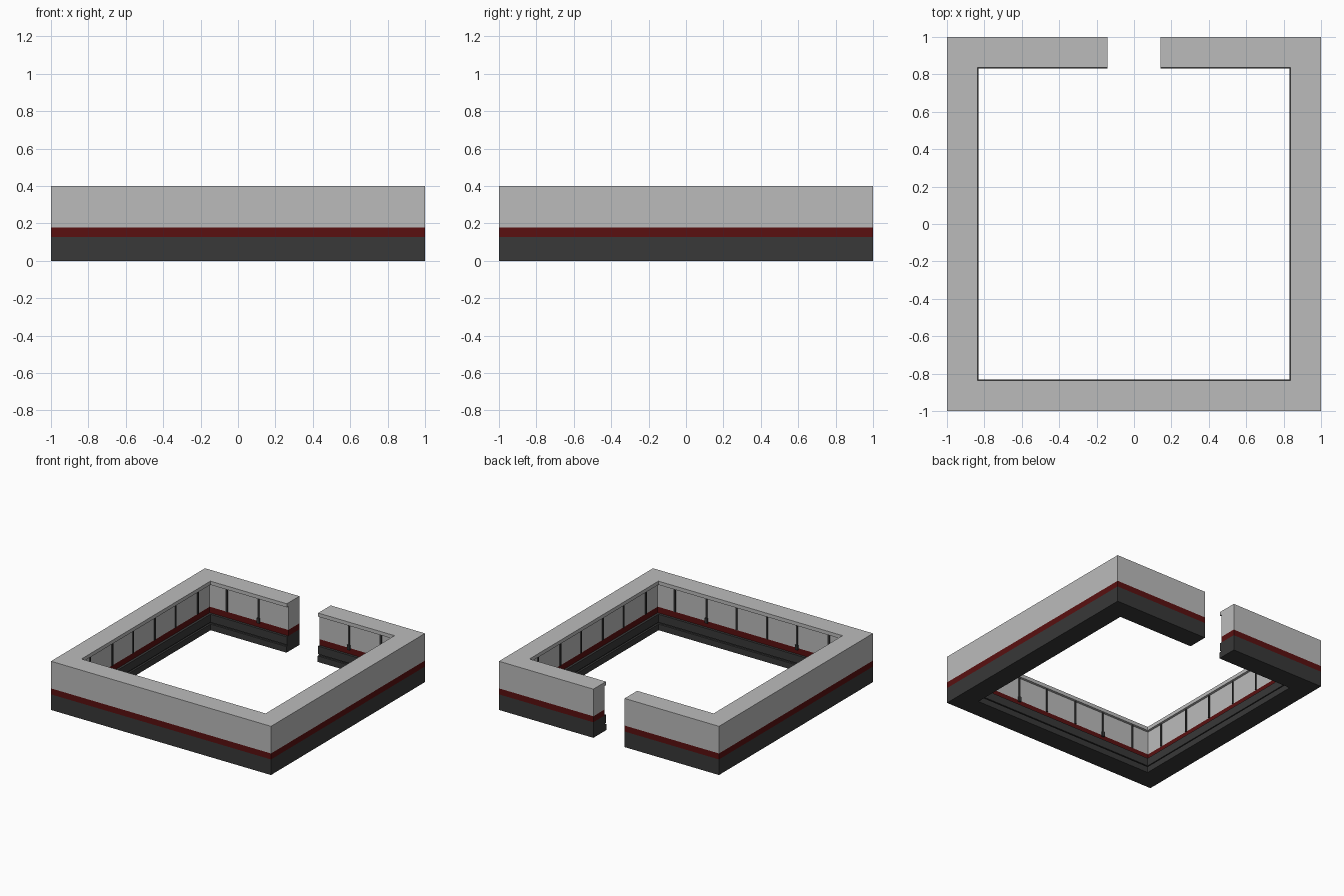
import bpy, bmesh

if "Cube" in bpy.data.objects:
    bpy.data.objects.remove(bpy.data.objects["Cube"])


def material(name, rgb):
    m = bpy.data.materials.new(name)
    m.diffuse_color = (*rgb, 1)
    m.use_nodes = True
    m.node_tree.nodes["Principled BSDF"].inputs["Base Color"].default_value = m.diffuse_color
    return m


grey = material("light_grey", (0.5, 0.5, 0.5))
red = material("dark_red", (0.1, 0.005, 0.005))
dark = material("charcoal", (0.04, 0.04, 0.04))

GAP = 0.142      # half width of the doorway in the back wall
RECESS = 0.143   # depth of the panelled inner face
LIP = 0.163      # depth of the top rim

# Inner profile from the floor up: (depth from outer face, height)
inner = [(0.168, 0), (0.168, 0.05), (0.152, 0.05), (0.152, 0.062),
         (0.163, 0.062), (0.163, 0.128), (RECESS, 0.128),
         (RECESS, 0.177), (RECESS, 0.37), (LIP, 0.37), (LIP, 0.4)]


def finish(name, bm, mats):
    bmesh.ops.recalc_face_normals(bm, faces=bm.faces)
    me = bpy.data.meshes.new(name)
    bm.to_mesh(me)
    bm.free()
    for m in mats:
        me.materials.append(m)
    ob = bpy.data.objects.new(name, me)
    bpy.context.collection.objects.link(ob)
    return ob


# Walls: profile swept around a square with a doorway at the back
bm = bmesh.new()


def ring(d, z):
    r = 1 - d
    return [bm.verts.new((x, y, z)) for x, y in
            [(GAP, r), (r, r), (r, -r), (-r, -r), (-r, r), (-GAP, r)]]


ins = [ring(d, z) for d, z in inner]
heights = [0, 0.05, 0.062, 0.128, 0.177, 0.37, 0.4]
outs = {z: ring(0, z) for z in heights}


def strip(a, b):
    for i in range(5):
        bm.faces.new((a[i], a[i + 1], b[i + 1], b[i]))


for a, b in zip(heights, heights[1:]):
    strip(outs[a], outs[b])
for a, b in zip(ins, ins[1:]):
    strip(a, b)
strip(outs[0], ins[0])
strip(outs[0.4], ins[-1])
for k in range(len(inner) - 1):          # doorway end faces
    z0, z1 = inner[k][1], inner[k + 1][1]
    if z1 > z0:
        for e in (0, 5):
            bm.faces.new((outs[z0][e], outs[z1][e], ins[k + 1][e], ins[k][e]))
bmesh.ops.recalc_face_normals(bm, faces=bm.faces)
for f in bm.faces:                       # colour bands by height
    z = f.calc_center_median().z
    f.material_index = 0 if z > 0.178 else 1 if z > 0.129 else 2
finish("walls", bm, [grey, red, dark])


# Dark ribs between the inner panels
def box(bm, c, s):
    vs = bmesh.ops.create_cube(bm, size=1)["verts"]
    for v in vs:
        v.co = [c[i] + v.co[i] * s[i] for i in range(3)]


bm = bmesh.new()
P = 1 - RECESS - 0.003
for t in (-0.7, -0.41, -0.14, 0.14, 0.41, 0.7):
    for s in (-1, 1):
        box(bm, (s * P, t, 0.274), (0.008, 0.014, 0.192))
        if s < 0 or abs(t) > 0.2:
            box(bm, (t, s * P, 0.274), (0.014, 0.008, 0.192))
finish("panel_ribs", bm, [dark])

# Small brackets at the foot of some ribs
bm = bmesh.new()
for t in (-0.41, 0.41):
    for s in (-1, 1):
        box(bm, (t, s * (P - 0.004), 0.185), (0.022, 0.014, 0.04))
finish("rib_brackets", bm, [dark])
